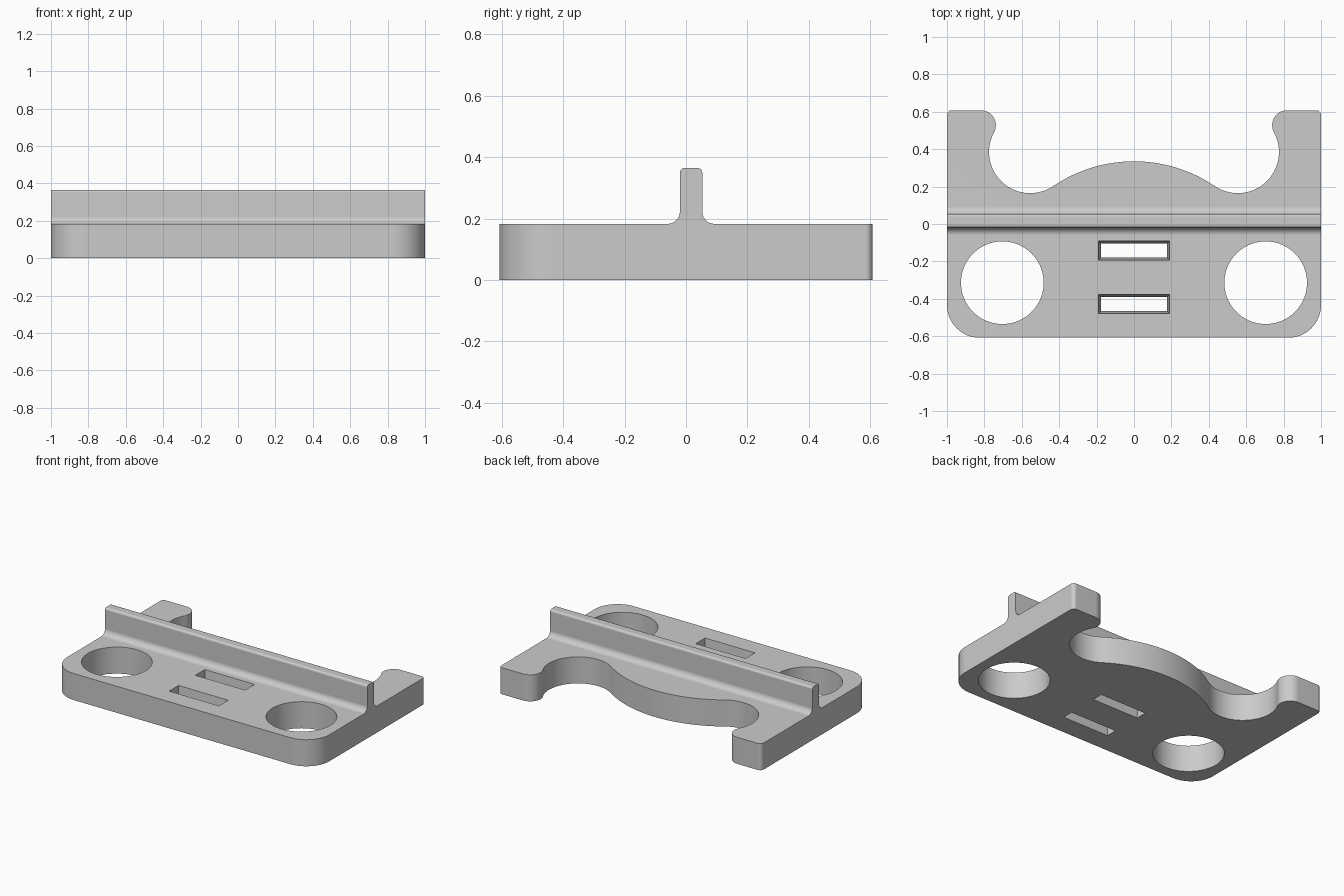
import bpy
import bmesh
from math import radians, cos, sin, atan2, sqrt, degrees

cube = bpy.data.objects.get("Cube")
if cube:
    bpy.data.objects.remove(cube, do_unlink=True)

grey = bpy.data.materials.new("plain grey")
grey.use_nodes = True
colour = (0.6, 0.6, 0.6, 1)
grey.diffuse_color = colour
grey.node_tree.nodes["Principled BSDF"].inputs["Base Color"].default_value = colour

THICK = 0.183
HALF_Y = 0.608


def arc(cx, cy, r, start, end, n=12):
    """Points on an arc, angles in degrees."""
    steps = [radians(start + (end - start) * i / n) for i in range(n + 1)]
    return [(cx + r * cos(a), cy + r * sin(a)) for a in steps]


def prism(name, bottom, top):
    """Solid between two matching loops of 3D points."""
    bm = bmesh.new()
    low = [bm.verts.new(p) for p in bottom]
    high = [bm.verts.new(p) for p in top]
    bm.faces.new(low)
    bm.faces.new(high)
    for i in range(len(low)):
        j = (i + 1) % len(low)
        bm.faces.new((low[i], low[j], high[j], high[i]))
    bmesh.ops.recalc_face_normals(bm, faces=bm.faces[:])
    mesh = bpy.data.meshes.new(name)
    bm.to_mesh(mesh)
    bm.free()
    mesh.materials.append(grey)
    obj = bpy.data.objects.new(name, mesh)
    bpy.context.collection.objects.link(obj)
    return obj


def upright(name, points, z0, z1):
    return prism(name, [(x, y, z0) for x, y in points], [(x, y, z1) for x, y in points])


def combine(target, other, operation):
    """Apply a boolean and drop the helper."""
    other.hide_render = True
    mod = target.modifiers.new("combine", 'BOOLEAN')
    mod.operation = operation
    mod.solver = 'EXACT'
    mod.object = other
    bpy.context.view_layer.objects.active = target
    bpy.ops.object.modifier_apply(modifier=mod.name)
    bpy.data.objects.remove(other, do_unlink=True)


# Plate outline: tangent arcs for corner, arm tip, round bay and central bulge
corner_r, edge_r, tip_r, bay_r = 0.175, 0.025, 0.08, 0.22
bay_x, bay_y = 0.555, 0.385
tip_y = HALF_Y - tip_r
tip_x = bay_x + sqrt((bay_r + tip_r) ** 2 - (tip_y - bay_y) ** 2)
bulge_top = 0.335
gap = bay_y - bulge_top
bulge_r = (bay_x ** 2 + gap ** 2 - bay_r ** 2) / (2 * (bay_r - gap))
bulge_y = bulge_top - bulge_r
tip_angle = degrees(atan2(tip_y - bay_y, tip_x - bay_x))
bulge_angle = degrees(atan2(bay_y - bulge_y, bay_x))

half = arc(1 - corner_r, corner_r - HALF_Y, corner_r, -90, 0, 16)
half += arc(1 - edge_r, HALF_Y - edge_r, edge_r, 0, 90, 6)
half += arc(tip_x, tip_y, tip_r, 90, 180 + tip_angle, 20)
half += arc(bay_x, bay_y, bay_r, tip_angle, bulge_angle - 180, 36)[1:]
half += arc(0, bulge_y, bulge_r, bulge_angle, 90, 16)[1:]
outline = half + [(-x, y) for x, y in half[-2::-1]]
plate = upright("ribbed_plate", outline, 0, THICK)

# Round through holes
for side in (-1, 1):
    hole = upright("hole_cutter", arc(side * 0.704, -0.314, 0.221, 0, 360, 72)[:-1], -0.1, 0.3)
    combine(plate, hole, 'DIFFERENCE')

# Slots, tapering towards the underside
for y in (-0.142, -0.428):
    def ring(z):
        grow = 0.013 * (z / THICK)
        w, d = 0.177 + grow, 0.038 + grow
        return [(-w, y - d, z), (w, y - d, z), (w, y + d, z), (-w, y + d, z)]
    combine(plate, prism("slot_cutter", ring(-0.02), ring(THICK + 0.02)), 'DIFFERENCE')

# Upright rib with rounded top and filleted foot
y0, y1, top, fillet, round_r = -0.02, 0.053, 0.365, 0.04, 0.015
profile = arc(y1 + fillet, THICK + fillet, fillet, 270, 180)
profile += arc(y1 - round_r, top - round_r, round_r, 0, 90, 6)
profile += arc(y0 + round_r, top - round_r, round_r, 90, 180, 6)
profile += arc(y0 - fillet, THICK + fillet, fillet, 0, -90)
profile += [(y0 - fillet, THICK - 0.05), (y1 + fillet, THICK - 0.05)]
rib = prism("rib", [(-1, y, z) for y, z in profile], [(1, y, z) for y, z in profile])
combine(plate, rib, 'UNION')

# Smooth curved walls while flat faces stay flat
bpy.ops.object.select_all(action='DESELECT')
plate.select_set(True)
bpy.context.view_layer.objects.active = plate
bpy.ops.object.shade_smooth_by_angle(angle=radians(30))
weighted = plate.modifiers.new("flat faces", 'WEIGHTED_NORMAL')
weighted.keep_sharp = True
